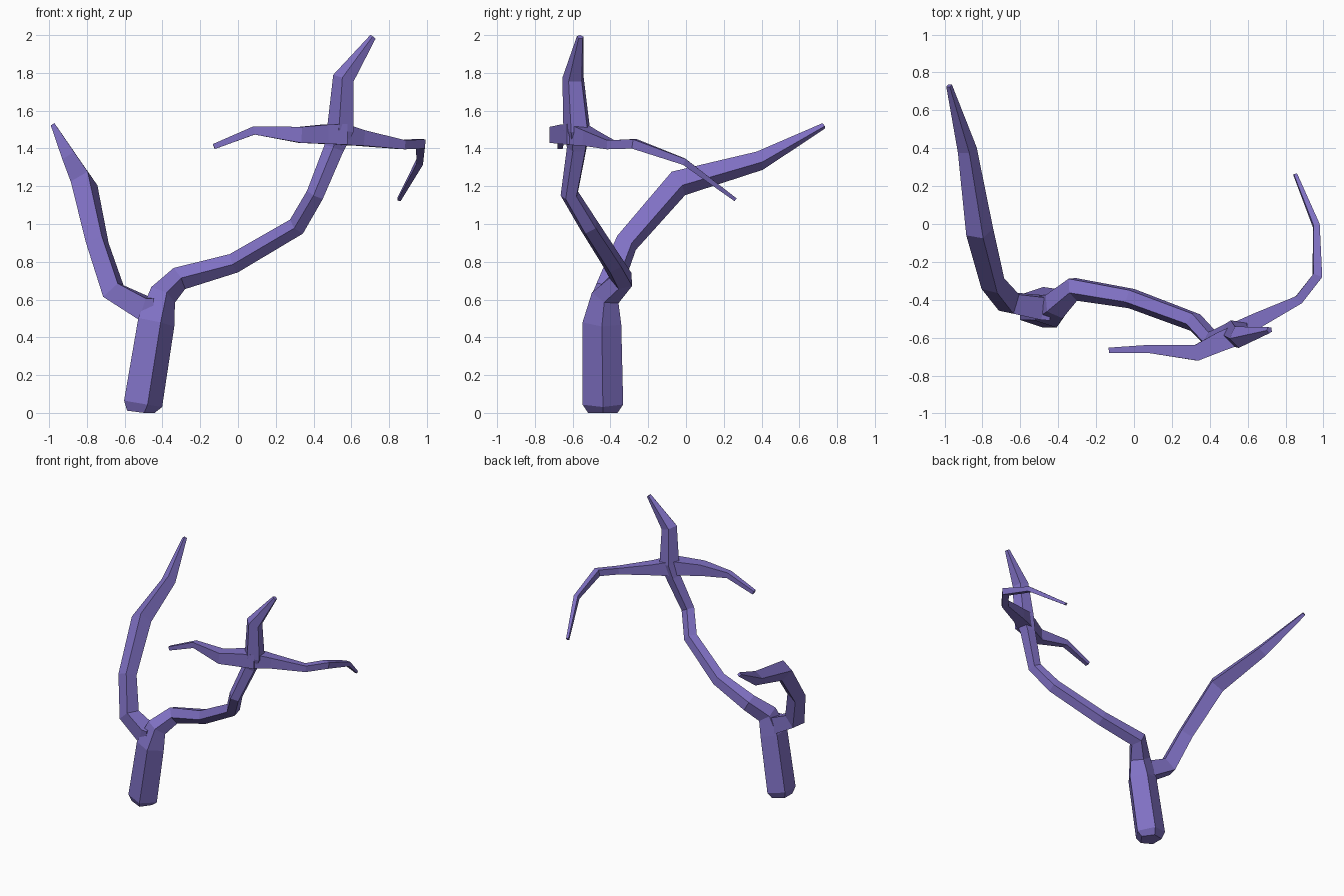
import bpy, bmesh, math
from mathutils import Vector

old = bpy.data.objects.get("Cube")
if old:
    bpy.data.objects.remove(old, do_unlink=True)

# Single bark colour
BARK = (0.216, 0.165, 0.552, 1.0)
bark = bpy.data.materials.new("purple_bark")
bark.use_nodes = True
bark.diffuse_color = BARK
bsdf = bark.node_tree.nodes["Principled BSDF"]
bsdf.inputs["Base Color"].default_value = BARK
bsdf.inputs["Roughness"].default_value = 0.9


def limb(name, path, sides, ref, turn=0.0):
    """Flat-shaded tapered tube through (x, y, z, radius) points."""
    pts = [Vector(p[:3]) for p in path]
    dirs = [(b - a).normalized() for a, b in zip(pts, pts[1:])]
    bm = bmesh.new()
    rings = []
    side = Vector(ref)
    for i, p in enumerate(pts):
        before, after = dirs[max(i - 1, 0)], dirs[min(i, len(dirs) - 1)]
        axis = (before + after).normalized()
        side = (side - axis * side.dot(axis)).normalized()
        up = axis.cross(side)
        ring = []
        for k in range(sides):
            a = math.radians(turn) + math.tau * k / sides
            co = p + (side * math.cos(a) + up * math.sin(a)) * path[i][3]
            co.z = max(co.z, 0.0)
            ring.append(bm.verts.new(co))
        rings.append(ring)
    for lo, hi in zip(rings, rings[1:]):
        for k in range(sides):
            n = (k + 1) % sides
            bm.faces.new((lo[k], lo[n], hi[n], hi[k]))
    bm.faces.new(rings[0][::-1])
    bm.faces.new(rings[-1])
    bmesh.ops.recalc_face_normals(bm, faces=bm.faces[:])
    mesh = bpy.data.meshes.new(name)
    bm.to_mesh(mesh)
    bm.free()
    mesh.materials.append(bark)
    obj = bpy.data.objects.new(name, mesh)
    bpy.context.collection.objects.link(obj)
    return obj


# Trunk bending into the main stem and its upright tip
limb("trunk_and_main_stem", [
    (-0.522, -0.44, 0.0, 0.082), (-0.513, -0.44, 0.05, 0.113),
    (-0.443, -0.445, 0.48, 0.108), (-0.405, -0.425, 0.62, 0.08),
    (-0.315, -0.34, 0.71, 0.067), (-0.02, -0.39, 0.795, 0.056),
    (0.315, -0.515, 0.99, 0.053), (0.41, -0.615, 1.155, 0.05),
    (0.51, -0.575, 1.4, 0.056), (0.545, -0.575, 1.5, 0.075),
    (0.56, -0.595, 1.77, 0.06), (0.715, -0.56, 1.99, 0.018),
], 5, (1, 0, 0))

# Long branch sweeping up and back from the fork
limb("rear_branch", [
    (-0.45, -0.44, 0.55, 0.088), (-0.5, -0.44, 0.555, 0.085),
    (-0.66, -0.415, 0.645, 0.075), (-0.745, -0.315, 0.9, 0.066),
    (-0.815, -0.04, 1.215, 0.074), (-0.88, 0.39, 1.335, 0.052),
    (-0.976, 0.73, 1.52, 0.016),
], 4, (0, 1, 0), 38)

# Twig reaching toward the right
limb("right_twig", [
    (0.56, -0.58, 1.475, 0.078), (0.46, -0.62, 1.475, 0.072),
    (0.33, -0.68, 1.472, 0.06), (0.085, -0.66, 1.495, 0.031),
    (-0.128, -0.667, 1.41, 0.02),
], 4, (0, 0, 1), 45)

# Twig reaching left, then hooking back and down
limb("left_twig", [
    (0.53, -0.58, 1.475, 0.08), (0.65, -0.51, 1.455, 0.058),
    (0.87, -0.4, 1.42, 0.034), (0.968, -0.275, 1.425, 0.035),
    (0.963, -0.01, 1.33, 0.024), (0.852, 0.26, 1.13, 0.013),
], 4, (0, 0, 1), 45)
